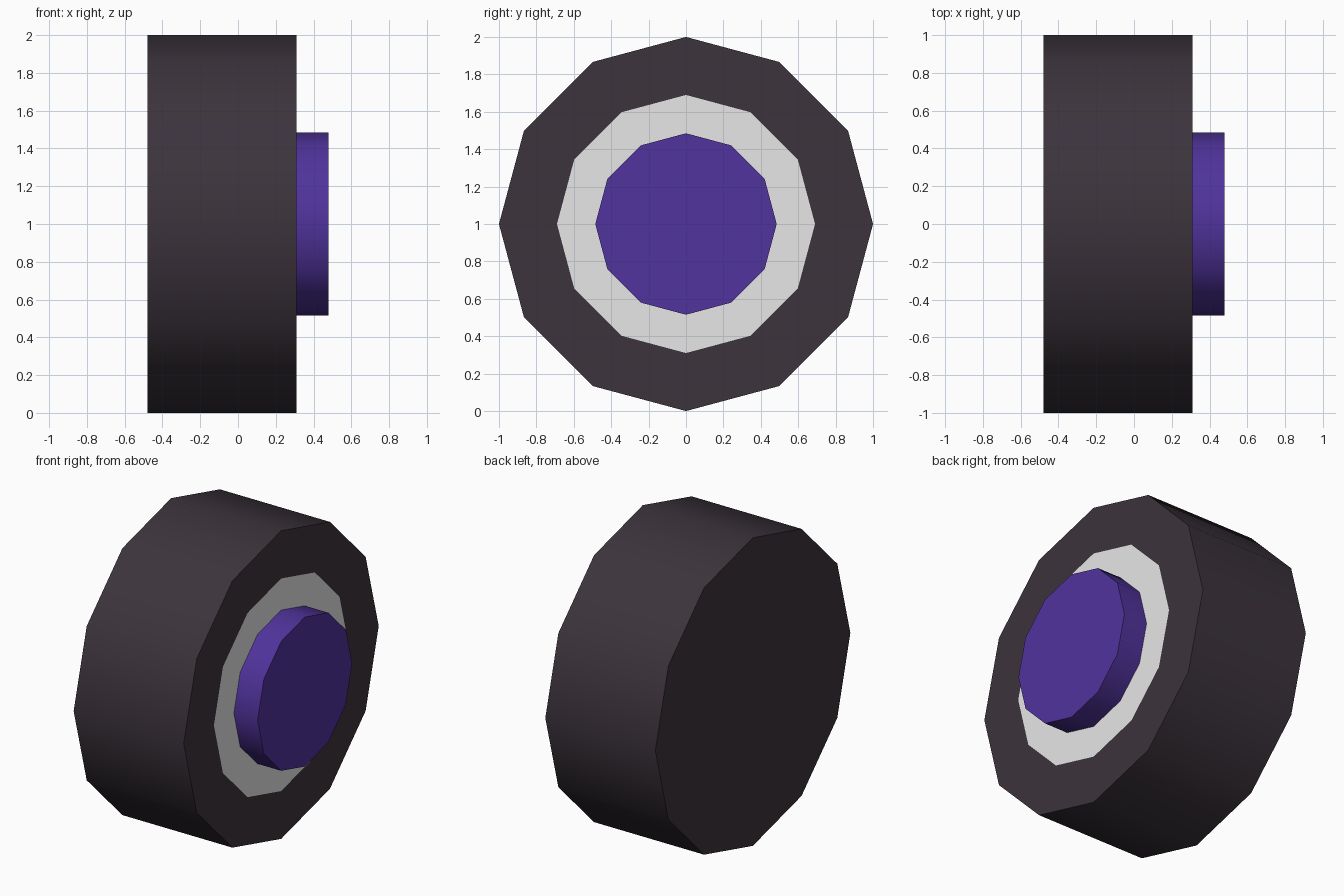
import bpy, bmesh, math

if "Cube" in bpy.data.objects:
    bpy.data.objects.remove(bpy.data.objects["Cube"])

SIDES = 12


def material(name, rgb):
    m = bpy.data.materials.new(name)
    m.diffuse_color = (*rgb, 1.0)
    m.use_nodes = True
    m.node_tree.nodes["Principled BSDF"].inputs["Base Color"].default_value = m.diffuse_color
    return m


rubber = material("dark_rubber", (0.045, 0.034, 0.045))
rim = material("light_grey_rim", (0.8, 0.8, 0.8))
purple = material("purple_hub", (0.080, 0.033, 0.332))


def lathe(name, profile, bands, mats, cap_start=None, cap_end=None):
    """Spin (x, radius) points round the wheel axle; bands gives a material per segment."""
    bm = bmesh.new()
    rings = []
    for x, r in profile:
        rings.append([bm.verts.new((x, r * math.cos(a), 1 + r * math.sin(a)))
                      for a in (math.tau * i / SIDES for i in range(SIDES))])
    for (r0, r1), mat in zip(zip(rings, rings[1:]), bands):
        for i in range(SIDES):
            j = (i + 1) % SIDES
            bm.faces.new((r0[j], r0[i], r1[i], r1[j])).material_index = mat
    if cap_start is not None:
        bm.faces.new(rings[0][::-1]).material_index = cap_start
    if cap_end is not None:
        bm.faces.new(rings[-1]).material_index = cap_end
    bm.normal_update()
    me = bpy.data.meshes.new(name)
    bm.to_mesh(me)
    bm.free()
    for m in mats:
        me.materials.append(m)
    ob = bpy.data.objects.new(name, me)
    bpy.context.collection.objects.link(ob)
    # smooth tread, sharp rims
    bpy.ops.object.select_all(action='DESELECT')
    ob.select_set(True)
    bpy.context.view_layer.objects.active = ob
    bpy.ops.object.shade_smooth_by_angle(angle=math.radians(40))
    return ob


# tyre with a flush grey rim ring on its outer face
lathe("tyre_and_rim", [(-0.48, 1.0), (0.31, 1.0), (0.31, 0.69), (0.31, 0.485)],
      [0, 0, 1], [rubber, rim], cap_start=0)

# hub cap standing out from the rim
lathe("hub_cap", [(0.31, 0.485), (0.48, 0.485)], [0], [purple], cap_end=0)
